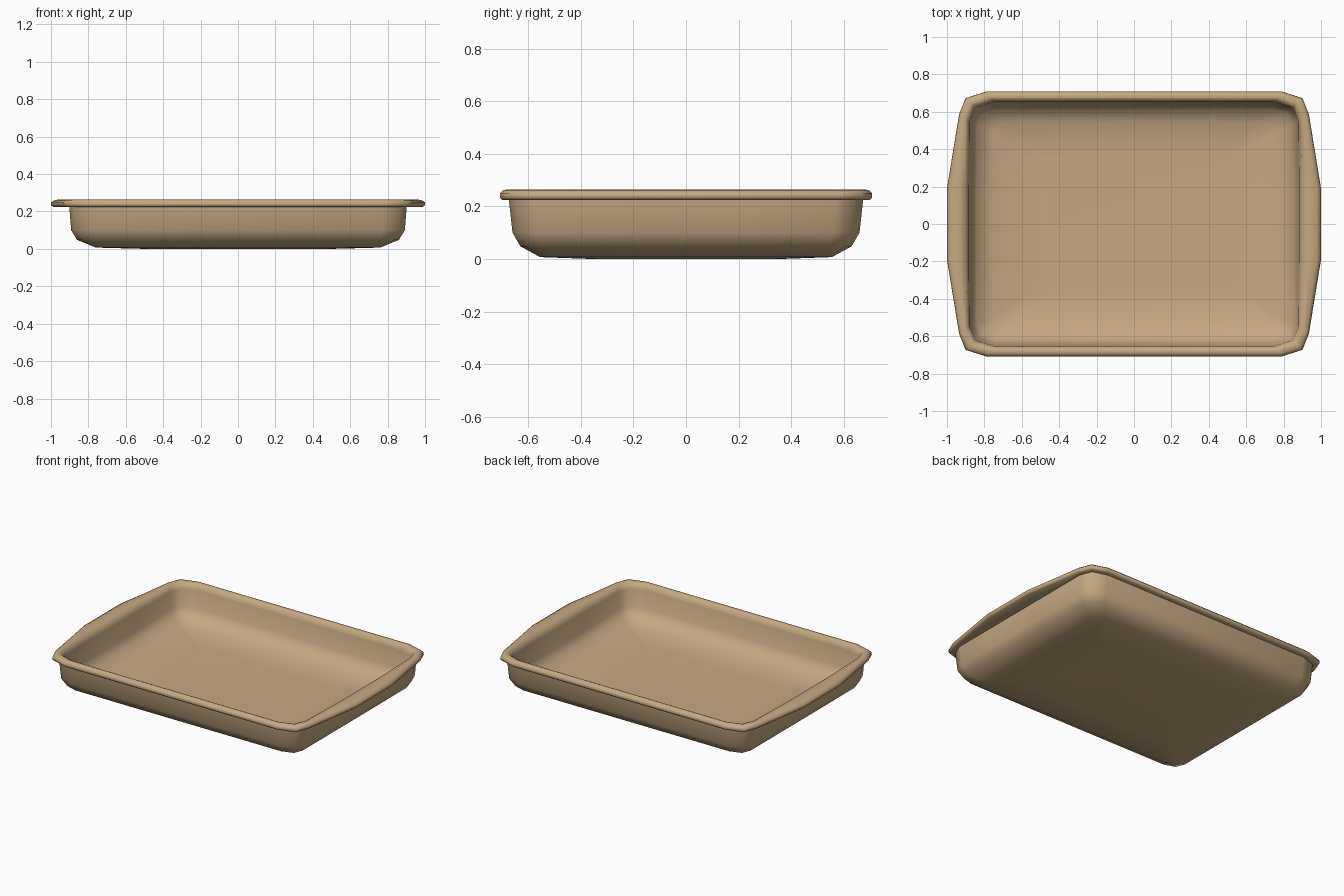
import bpy, bmesh, math

# Remove the default object
cube = bpy.data.objects.get("Cube")
if cube:
    bpy.data.objects.remove(cube, do_unlink=True)

# Single ceramic colour
clay = bpy.data.materials.new("tan_stoneware")
clay.use_nodes = True
colour = (0.56, 0.40, 0.22, 1)
clay.diffuse_color = colour
bsdf = clay.node_tree.nodes["Principled BSDF"]
bsdf.inputs["Base Color"].default_value = colour
bsdf.inputs["Roughness"].default_value = 0.7


def ring(bm, hx, hy, z, corner, bulge):
    """Rounded rectangle whose short ends bow outwards by bulge."""
    quarter = [(hx + bulge, 0.19 * hy / 0.71),
               (hx, hy - corner * 0.83),
               (hx - corner * 0.24, hy - corner * 0.24),
               (hx - corner, hy)]
    pts = list(quarter)
    pts += [(-x, y) for x, y in reversed(quarter)]
    pts += [(-x, -y) for x, y in quarter]
    pts += [(x, -y) for x, y in reversed(quarter)]
    return [bm.verts.new((x, y, z)) for x, y in pts]


# Section from the underside, out round the rim, then down to the inner floor:
# half width, half depth, height, corner size, end bulge
section = [
    (0.50, 0.36, 0.000, 0.06, 0.000),
    (0.76, 0.555, 0.007, 0.07, 0.000),
    (0.86, 0.63, 0.048, 0.10, 0.000),
    (0.892, 0.66, 0.100, 0.12, 0.000),
    (0.902, 0.674, 0.225, 0.13, 0.000),
    (0.926, 0.700, 0.225, 0.14, 0.062),
    (0.935, 0.708, 0.234, 0.145, 0.065),
    (0.934, 0.707, 0.250, 0.145, 0.065),
    (0.922, 0.695, 0.262, 0.14, 0.055),
    (0.904, 0.677, 0.265, 0.135, 0.030),
    (0.889, 0.662, 0.257, 0.13, 0.010),
    (0.880, 0.653, 0.225, 0.13, 0.003),
    (0.868, 0.640, 0.112, 0.12, 0.000),
    (0.840, 0.612, 0.066, 0.10, 0.000),
    (0.750, 0.545, 0.027, 0.07, 0.000),
    (0.50, 0.36, 0.020, 0.06, 0.000),
]

# Loft the baking dish
bm = bmesh.new()
rings = [ring(bm, *row) for row in section]
for low, high in zip(rings, rings[1:]):
    for i in range(len(low)):
        j = (i + 1) % len(low)
        bm.faces.new((low[i], low[j], high[j], high[i]))
bm.faces.new(list(reversed(rings[0])))
bm.faces.new(rings[-1])
bmesh.ops.recalc_face_normals(bm, faces=bm.faces)
mesh = bpy.data.meshes.new("baking_dish")
bm.to_mesh(mesh)
bm.free()
mesh.materials.append(clay)
dish = bpy.data.objects.new("baking_dish", mesh)
bpy.context.collection.objects.link(dish)

# Smooth walls, crisp joint beneath the rim
bpy.ops.object.select_all(action="DESELECT")
dish.select_set(True)
bpy.context.view_layer.objects.active = dish
bpy.ops.object.shade_smooth_by_angle(angle=math.radians(60))
